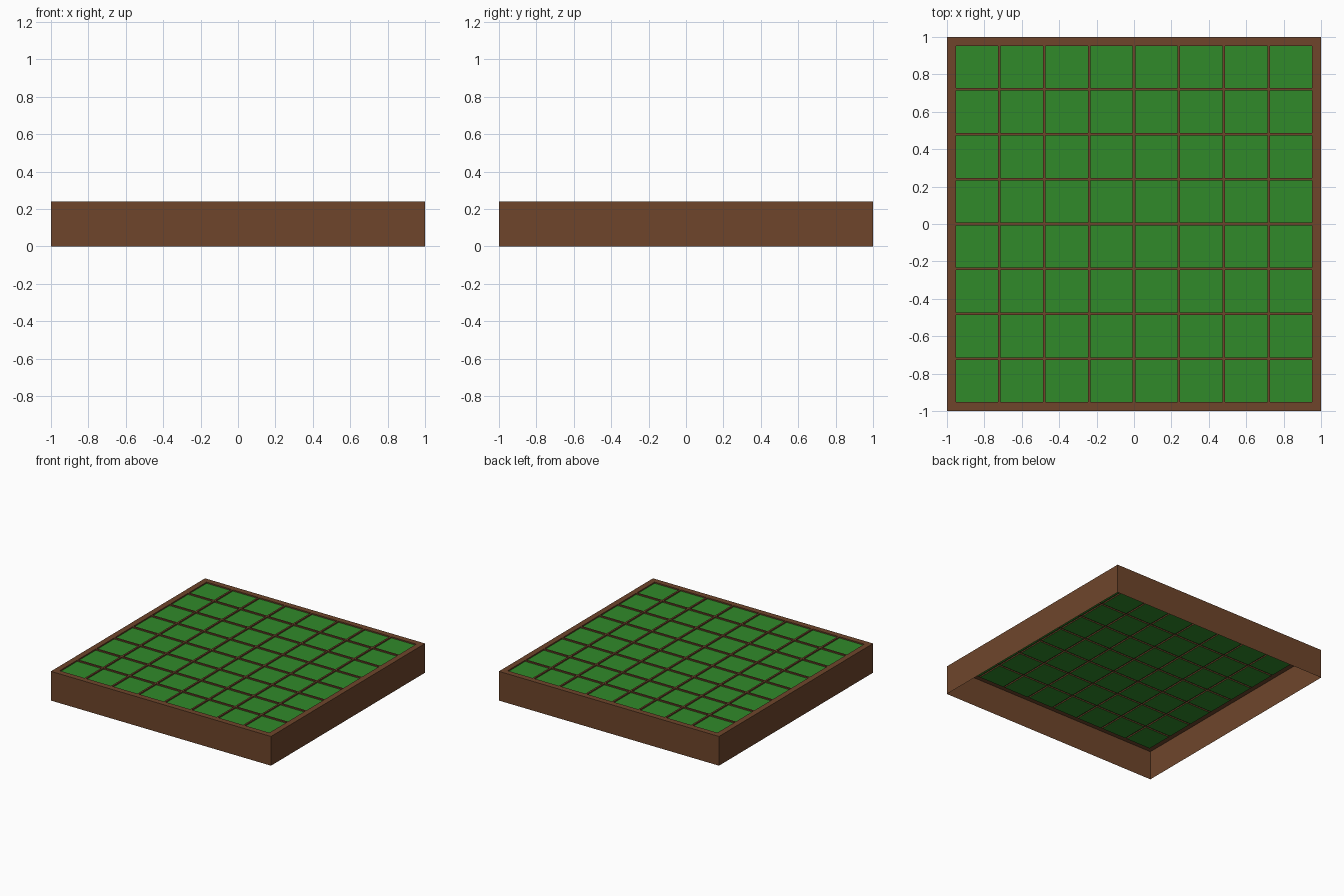
import bpy, bmesh

if "Cube" in bpy.data.objects:
    bpy.data.objects.remove(bpy.data.objects["Cube"])

HEIGHT, CELLS, CELL = 0.24, 8, 0.24
GAP, RECESS = 0.01, 0.01


def material(name, color):
    mat = bpy.data.materials.new(name)
    mat.diffuse_color = (*color, 1)
    mat.use_nodes = True
    mat.node_tree.nodes["Principled BSDF"].inputs["Base Color"].default_value = mat.diffuse_color
    return mat


def extrude_rim(bm):
    rim = [e for e in bm.edges if e.is_boundary]
    new = bmesh.ops.extrude_edge_only(bm, edges=rim)["geom"]
    return [v for v in new if isinstance(v, bmesh.types.BMVert)]


bm = bmesh.new()

# Square cells across the top sheet
half = CELLS * CELL / 2
bmesh.ops.create_grid(bm, x_segments=CELLS, y_segments=CELLS, size=half)
for v in bm.verts:
    v.co.z = HEIGHT
cells = bm.faces[:]

# Flat border around the cells, then thin side walls; the bottom stays open
for v in extrude_rim(bm):
    if abs(v.co.x) > half - 0.001:
        v.co.x = 1 if v.co.x > 0 else -1
    if abs(v.co.y) > half - 0.001:
        v.co.y = 1 if v.co.y > 0 else -1
for v in extrude_rim(bm):
    v.co.z = 0
bmesh.ops.recalc_face_normals(bm, faces=bm.faces[:])

# Brown bars between the cells, with slightly sunken green panels
bmesh.ops.inset_individual(bm, faces=cells, thickness=GAP)
bmesh.ops.inset_individual(bm, faces=cells, thickness=0.0002, depth=-RECESS)
for f in cells:
    f.material_index = 1

mesh = bpy.data.meshes.new("garden_tray")
bm.to_mesh(mesh)
bm.free()
mesh.materials.append(material("brown", (0.156, 0.060, 0.024)))
mesh.materials.append(material("green", (0.030, 0.254, 0.023)))
tray = bpy.data.objects.new("garden_tray", mesh)
bpy.context.collection.objects.link(tray)
